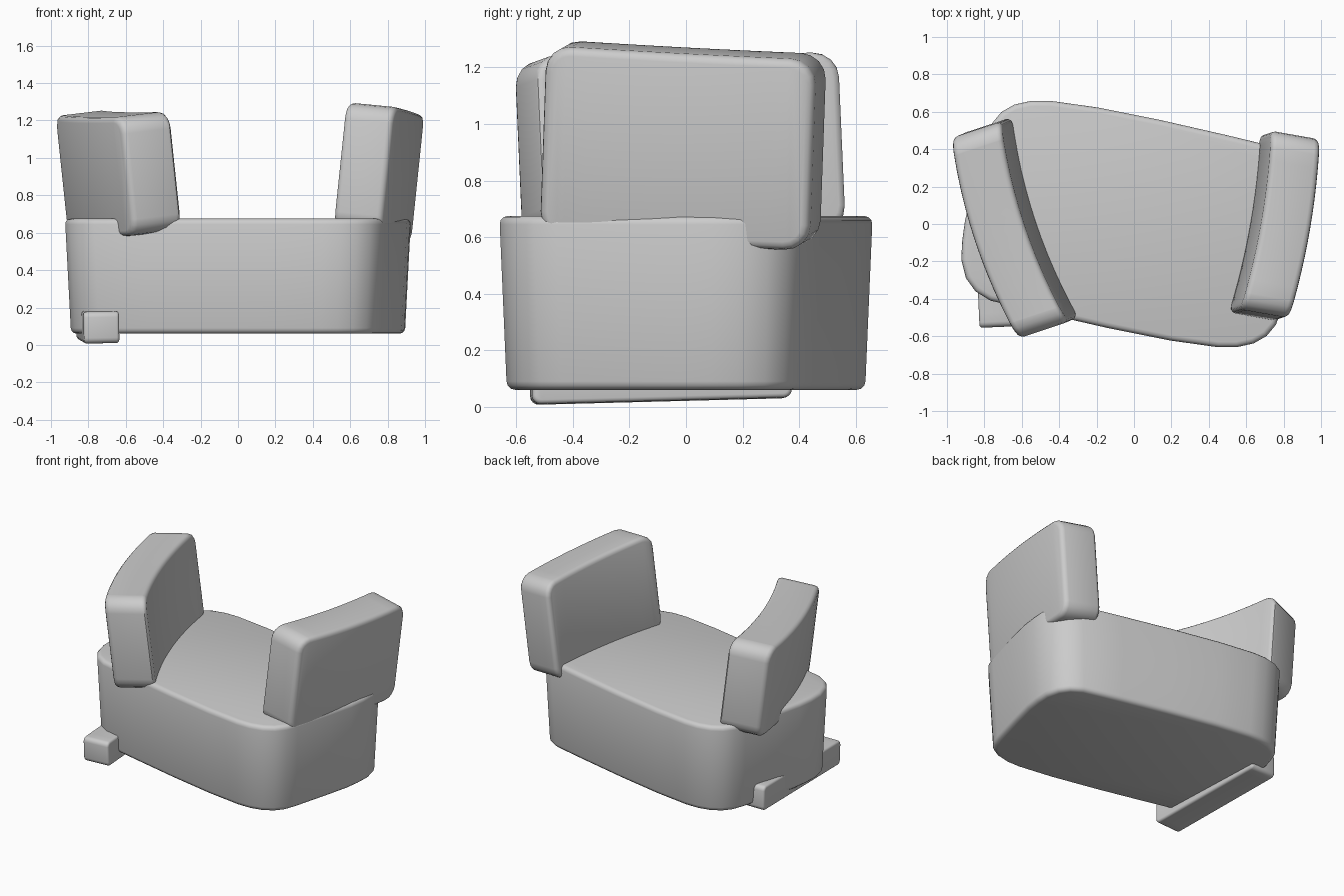
import bpy, bmesh, math
from mathutils import Matrix, Vector, Euler

if "Cube" in bpy.data.objects:
    bpy.data.objects.remove(bpy.data.objects["Cube"])


def finish(name, bm):
    bmesh.ops.recalc_face_normals(bm, faces=bm.faces[:])
    me = bpy.data.meshes.new(name)
    bm.to_mesh(me)
    bm.free()
    ob = bpy.data.objects.new(name, me)
    bpy.context.collection.objects.link(ob)
    bpy.ops.object.select_all(action='DESELECT')
    ob.select_set(True)
    bpy.context.view_layer.objects.active = ob
    bpy.ops.object.shade_smooth_by_angle(angle=math.radians(35))
    return ob


def curved_pad(name, size, centre, rot, bulge, corner, edge):
    """Rounded slab, long in y, bowed sideways by `bulge`, then tilted into place."""
    bm = bmesh.new()
    bmesh.ops.create_cube(bm, size=1, matrix=Matrix.Diagonal((*size, 1)))
    # large corner radius seen from the side
    cross = [e for e in bm.edges if abs(e.verts[0].co.x - e.verts[1].co.x) > 1e-4]
    bmesh.ops.bevel(bm, geom=cross, offset=corner, segments=4, profile=0.5, affect='EDGES')
    # small radius round both broad faces
    rim = [e for e in bm.edges if abs(e.verts[0].co.x - e.verts[1].co.x) < 1e-4]
    bmesh.ops.bevel(bm, geom=rim, offset=edge, segments=3, profile=0.5, affect='EDGES')
    # slices along the length, then the bow
    half = size[1] / 2
    for i in range(-5, 6):
        bmesh.ops.bisect_plane(bm, geom=bm.verts[:] + bm.edges[:] + bm.faces[:],
                               plane_co=(0, i * half / 6, 0), plane_no=(0, 1, 0))
    for v in bm.verts:
        v.co.x += bulge * (1 - (v.co.y / half) ** 2)
    m = Matrix.Translation(centre) @ Euler([math.radians(a) for a in rot], 'XYZ').to_matrix().to_4x4()
    bmesh.ops.transform(bm, matrix=m, verts=bm.verts[:])
    return finish(name, bm)


# Seat: half the outline, repeated by a half turn, extruded with a slight taper
half_outline = [(-0.20, 0.625), (-0.45, 0.66), (-0.55, 0.66), (-0.64, 0.64), (-0.71, 0.60),
                (-0.76, 0.54), (-0.79, 0.46), (-0.86, 0.20), (-0.905, 0.02), (-0.92, -0.09),
                (-0.925, -0.19), (-0.90, -0.29), (-0.85, -0.36), (-0.77, -0.41), (-0.50, -0.475),
                (-0.15, -0.555)]
outline = half_outline + [(-x, -y) for x, y in half_outline]
bm = bmesh.new()
base = bm.faces.new([bm.verts.new((x * 0.965, y * 0.96, 0.06)) for x, y in outline])
top = bmesh.ops.extrude_face_region(bm, geom=[base], use_keep_orig=True)
for v in [g for g in top['geom'] if isinstance(g, bmesh.types.BMVert)]:
    v.co = Vector((v.co.x / 0.965, v.co.y / 0.96, 0.675))
bmesh.ops.recalc_face_normals(bm, faces=bm.faces[:])
rims = [e for e in bm.edges if abs(e.verts[0].co.z - e.verts[1].co.z) < 1e-4]
bmesh.ops.bevel(bm, geom=rims, offset=0.03, segments=3, profile=0.5, affect='EDGES')
finish("seat", bm)

# Upright pads at both ends, leaning outwards
curved_pad("left_backrest", (0.28, 1.13, 0.64), (-0.635, -0.02, 0.92),
           (0.5, -6.5, 18.3), -0.055, 0.09, 0.03)
curved_pad("right_backrest", (0.265, 0.97, 0.68), (0.75, -0.01, 0.925),
           (-3, 5.5, -10), 0.03, 0.09, 0.03)

# Low runner under the left end
curved_pad("floor_runner", (0.19, 0.92, 0.17), (-0.75, -0.09, 0.105),
           (1.5, -1, 2.5), 0.0, 0.03, 0.015)
